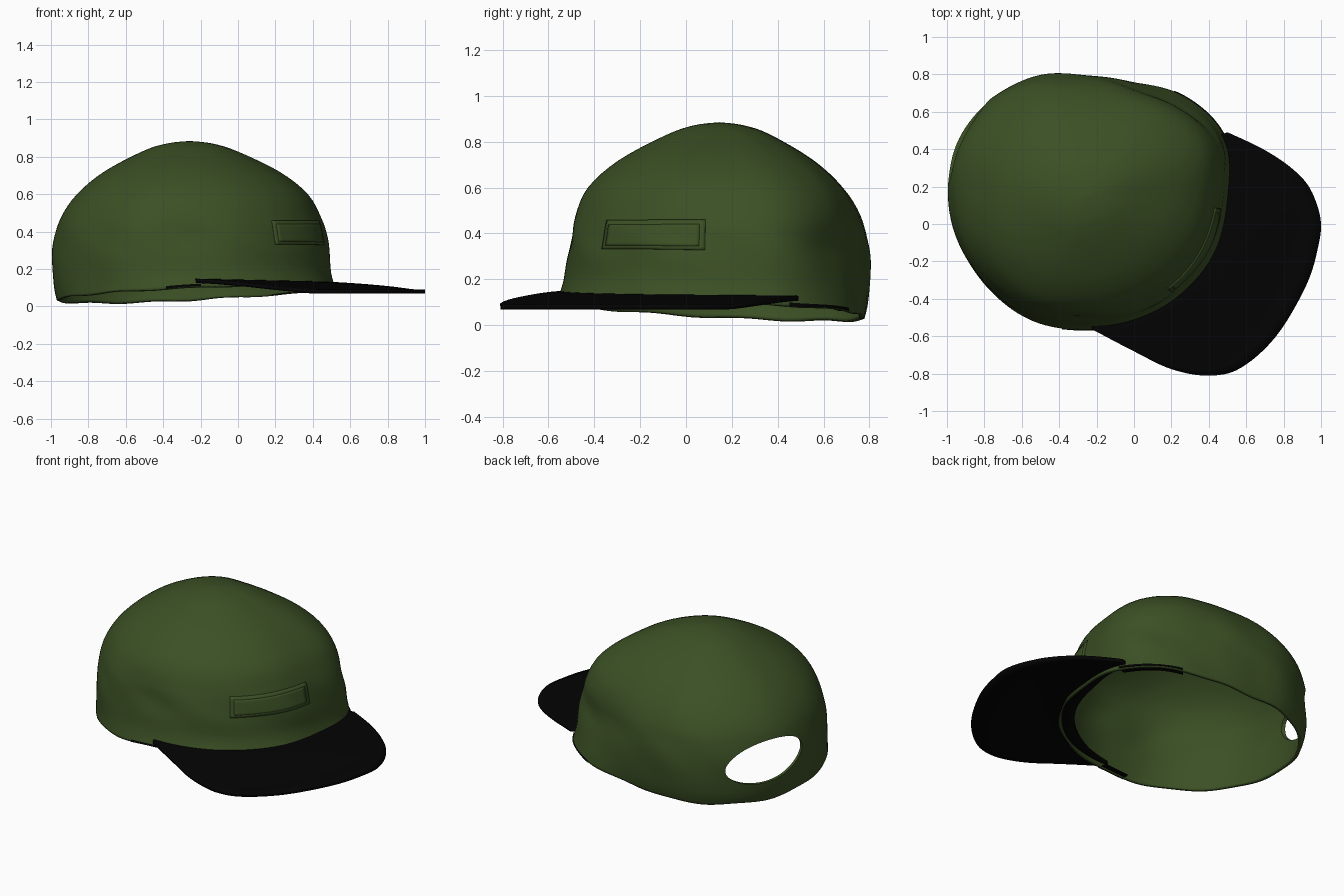
import bpy, bmesh, math
from mathutils import Vector

if "Cube" in bpy.data.objects:
    bpy.data.objects.remove(bpy.data.objects["Cube"])

CX, CY = -0.26, 0.145
# outline radius every 22.5 degrees, starting at +x
RADII = [.78, .83, .78, .69, .66, .70, .73, .75, .74, .74, .735, .735, .72, .725, .742, .765]
# vertical profiles (z, radius scale): visor side and rear side
FRONT = [(.115, .995), (.2, .95), (.3, .935), (.38, .915), (.47, .88), (.6, .795),
         (.72, .605), (.827, .325), (.871, .155), (.885, 0)]
REAR = [(.012, .95), (.1, .985), (.25, 1), (.36, .985), (.48, .935), (.6, .815),
        (.72, .62), (.832, .335), (.872, .16), (.885, 0)]


def spline(pts, t, closed=False):
    """Catmull-Rom through pts (tuples) at parameter t."""
    n = len(pts)
    i = math.floor(t) if closed else min(max(int(t), 0), n - 2)
    f = t - i
    get = (lambda k: pts[k % n]) if closed else (lambda k: pts[min(max(k, 0), n - 1)])
    a, b, c, d = get(i - 1), get(i), get(i + 1), get(i + 2)
    return [0.5 * (2 * q + (r - p) * f + (2 * p - 5 * q + 4 * r - s) * f * f
                   + (3 * q - p - 3 * r + s) * f ** 3) for p, q, r, s in zip(a, b, c, d)]


def bump(deg, centre, width):
    d = (deg - centre + 180) % 360 - 180
    return math.exp(-(d / width) ** 2)


def crown_point(deg, t, out=0.0):
    r = spline([(v,) for v in RADII], deg / 22.5, True)[0]
    w = 0.5 + 0.5 * math.cos(math.radians(deg + 45))
    z, s = (a * w + b * (1 - w) for a, b in zip(spline(FRONT, t), spline(REAR, t)))
    # soft side folds and cloth wrinkles
    mid = math.exp(-((t - 2.7) / 1.5) ** 2)
    s -= mid * (.085 * bump(deg, 50, 22) + .035 * bump(deg, 265, 18) + .015 * bump(deg, 215, 20))
    s += .004 * mid * math.sin(math.radians(deg * 9) + 2 * t)
    r = r * max(s, 0) + out
    if t < 0.5:
        z += .008 * (1 + math.sin(math.radians(deg * 11))) * (0.5 - t)
    a = math.radians(deg)
    return Vector((CX + r * math.cos(a), CY + r * math.sin(a), z))


def material(name, col):
    m = bpy.data.materials.new(name)
    m.diffuse_color = (*col, 1)
    m.use_nodes = True
    m.node_tree.nodes["Principled BSDF"].inputs["Base Color"].default_value = m.diffuse_color
    return m


def grid_object(name, rows, mat, closed=False, apex=None):
    bm = bmesh.new()
    vs = [[bm.verts.new(p) for p in row] for row in rows]
    n = len(rows[0])
    span = range(n if closed else n - 1)
    for lo, hi in zip(vs, vs[1:]):
        for j in span:
            k = (j + 1) % n
            bm.faces.new((lo[j], lo[k], hi[k], hi[j]))
    if apex:
        top = bm.verts.new(apex)
        for j in span:
            bm.faces.new((vs[-1][j], vs[-1][(j + 1) % n], top))
    me = bpy.data.meshes.new(name)
    bm.to_mesh(me)
    bm.free()
    me.materials.append(mat)
    ob = bpy.data.objects.new(name, me)
    bpy.context.collection.objects.link(ob)
    return ob


def solidify(ob, thickness, offset):
    m = ob.modifiers.new("thickness", 'SOLIDIFY')
    m.thickness, m.offset = thickness, offset


def smooth(ob, angle=40):
    bpy.ops.object.select_all(action='DESELECT')
    ob.select_set(True)
    bpy.context.view_layer.objects.active = ob
    bpy.ops.object.shade_smooth_by_angle(angle=math.radians(angle))


green = material("green_cloth", (.044, .08, .018))
black = material("black_cloth", (.001, .001, .001))

# crown
rows = [[crown_point(j * 2.5, i * 0.25) for j in range(144)] for i in range(36)]
crown = grid_object("crown", rows, green, True, (CX, CY, .885))
smooth(crown)
solidify(crown, .02, -1)

# rear opening above the strap
d = math.radians(154)
bpy.ops.mesh.primitive_cylinder_add(vertices=48, radius=1, depth=.7,
                                    location=(CX + .72 * math.cos(d), CY + .72 * math.sin(d), .28))
cutter = bpy.context.object
cutter.name = "opening_cutter"
axis = Vector((math.cos(d), math.sin(d), 0))
side = Vector((-math.sin(d), math.cos(d), 0))
tilt = math.radians(8)
up = Vector((0, 0, 1))
long_dir = side * math.cos(tilt) + up * math.sin(tilt)
high_dir = up * math.cos(tilt) - side * math.sin(tilt)
for v in cutter.data.vertices:
    x, y, z = v.co
    v.co = long_dir * (x * .26) + high_dir * (y * .13) + axis * z
bm = bmesh.new()
bm.from_mesh(cutter.data)
bmesh.ops.recalc_face_normals(bm, faces=bm.faces)
bm.to_mesh(cutter.data)
bm.free()
cutter.hide_render = True
cut = crown.modifiers.new("rear_opening", 'BOOLEAN')
cut.object, cut.operation, cut.solver = cutter, 'DIFFERENCE', 'EXACT'
bpy.context.view_layer.objects.active = crown
for name in [m.name for m in crown.modifiers if m.type in {'SOLIDIFY', 'BOOLEAN'}]:
    bpy.ops.object.modifier_move_to_index(modifier=name, index=0 if name == "thickness" else 1)
    bpy.ops.object.modifier_apply(modifier=name)
bpy.data.objects.remove(cutter, do_unlink=True)

# visor, spanning from inside the crown edge to its own outer curve
OUTER = [(-.22, -.565), (0, -.68), (.2, -.775), (.4, -.81), (.57, -.77), (.76, -.6),
         (.92, -.33), (.985, -.12), (.997, .03), (.94, .19), (.84, .3), (.69, .4), (.5, .49)]
N, M = 72, 12
rows = []
for i in range(M + 1):
    f = i / M
    row = []
    for j in range(N + 1):
        k = j / N
        inner = crown_point(-88 + 113 * k, 0, -.04 - .06 * math.sin(math.pi * k))
        ox, oy = spline(OUTER, k * 12)
        p = inner.lerp(Vector((ox, oy, 0)), f)
        dist = (Vector((ox, oy)) - inner.xy).length * f
        base = .138 - .02 * k
        p.z = base - (base - .08) * min(1, dist / .52) ** 1.5
        row.append(p)
    rows.append(row)
visor = grid_object("visor", rows, black)
smooth(visor)
solidify(visor, .022, 0)

# dark lining tabs running on from both visor ends along the lower edge
for name, a0, a1 in (("lining_left", 22, 50), ("lining_right", -100, -85)):
    rows = [[crown_point(a0 + (a1 - a0) * j / 12, t, out) for j in range(13)]
            for t, out in ((0, -.06), (0, .004), (.25, .004))]
    smooth(grid_object(name, rows, black))


# raised front patch with a slightly raised centre
def patch(name, a0, a1, t0, t1, out):
    rows = [[crown_point(a0 + (a1 - a0) * j / 24, t0 + (t1 - t0) * i / 8, out)
             for j in range(25)] for i in range(9)]
    ob = grid_object(name, rows, green)
    smooth(ob)
    solidify(ob, .01, -1)


patch("front_patch", -48, -5, 2.4, 3.9, .006)
patch("front_patch_panel", -46, -7, 2.6, 3.7, .009)
